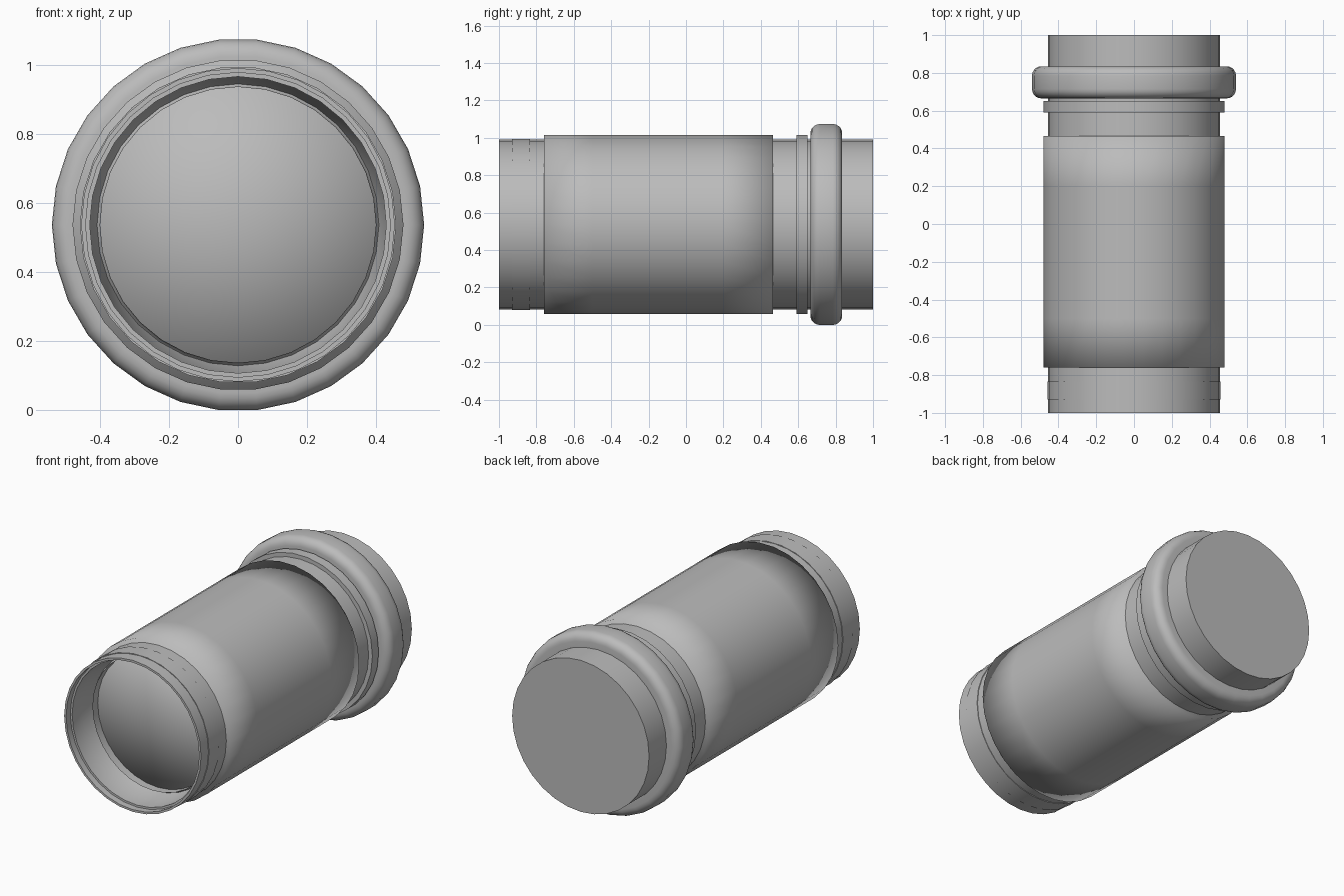
import bpy, bmesh, math

cube = bpy.data.objects.get("Cube")
if cube:
    bpy.data.objects.remove(cube, do_unlink=True)

grey = bpy.data.materials.new("plain grey")
grey.use_nodes = True
COLOUR = (0.5, 0.5, 0.5, 1)
grey.diffuse_color = COLOUR
grey.node_tree.nodes["Principled BSDF"].inputs["Base Color"].default_value = COLOUR

CENTRE = 0.537


def lathe(name, profile, sides=30, start=0.5, closed=False, sharp=40):
    """Turn (radius, y) points about the long axis; start is in steps from the top."""
    bm = bmesh.new()
    rings = []
    for i in range(sides):
        a = math.tau * (i + start) / sides
        rings.append([bm.verts.new((r * math.sin(a), y, CENTRE + r * math.cos(a)))
                      for r, y in profile])
    count = len(profile)
    for i in range(sides):
        a, b = rings[i], rings[(i + 1) % sides]
        for j in range(count if closed else count - 1):
            k = (j + 1) % count
            bm.faces.new((a[j], a[k], b[k], b[j]))
    bmesh.ops.remove_doubles(bm, verts=bm.verts, dist=1e-5)
    bmesh.ops.recalc_face_normals(bm, faces=bm.faces)
    mesh = bpy.data.meshes.new(name)
    bm.to_mesh(mesh)
    bm.free()
    mesh.materials.append(grey)
    ob = bpy.data.objects.new(name, mesh)
    bpy.context.collection.objects.link(ob)
    bpy.ops.object.select_all(action='DESELECT')
    ob.select_set(True)
    bpy.context.view_layer.objects.active = ob
    if sharp:
        bpy.ops.object.shade_smooth_by_angle(angle=math.radians(sharp))
    else:
        bpy.ops.object.shade_smooth()
    return ob


def arc(r, y, size, a0, a1, steps=5):
    """Rounded corner in the (radius, y) plane, angles in degrees."""
    angles = [math.radians(a0 + (a1 - a0) * i / steps) for i in range(steps + 1)]
    return [(r + size * math.sin(a), y + size * math.cos(a)) for a in angles]


# Main barrel, softly shaded across its ends
lathe("main_barrel", [(0, -0.76), (0.48, -0.76), (0.48, -0.5),
                      (0.48, 0.2), (0.48, 0.465), (0, 0.465)], sharp=0)

# Open front collar with a rolled inner lip
lathe("front_collar", [(0.455, -0.755), (0.455, -1), (0.442, -1), (0.442, -0.96),
                       (0.43, -0.96), (0.43, -0.87)]
      + arc(0.43, -0.81, 0.03, -180 + 150, -90, 4) [1:] + [(0.4, -0.755)],
      sides=32, start=0, closed=True)

# Thin band round the front collar
lathe("front_band", [(0.45, -0.93), (0.459, -0.93), (0.459, -0.835), (0.45, -0.835)],
      closed=True)

# Solid rear neck
lathe("rear_neck", [(0, 0.44), (0.455, 0.44), (0.455, 1), (0, 1)], sides=32, start=0)

# Narrow ring and large rounded ring on the rear neck
lathe("narrow_ring", [(0.44, 0.59), (0.48, 0.59), (0.48, 0.65), (0.44, 0.65)], closed=True)
lathe("rounded_ring", [(0.44, 0.835)] + arc(0.49, 0.785, 0.05, 0, 90)
      + arc(0.49, 0.715, 0.05, 90, 180) + [(0.44, 0.665)], closed=True)
